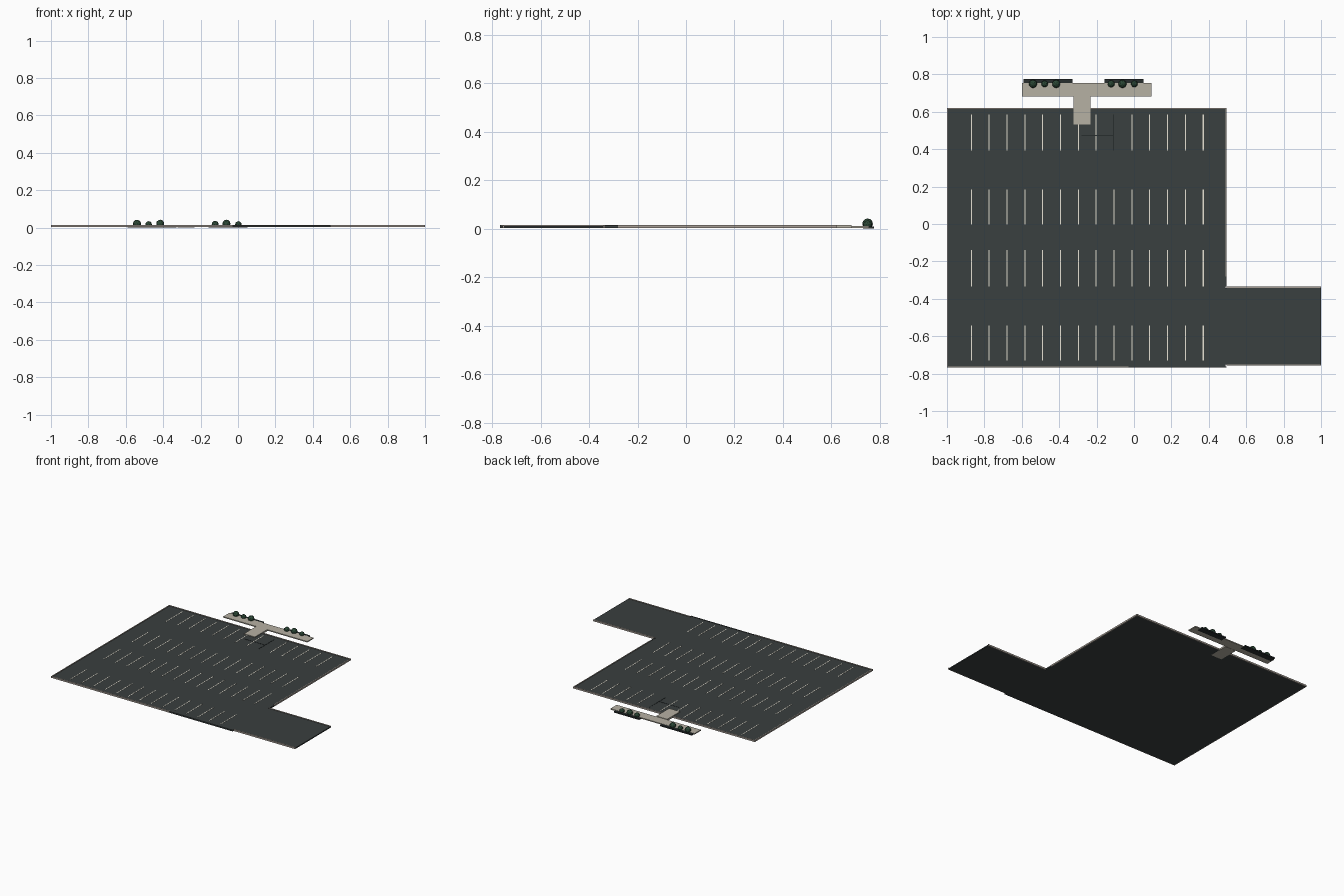
import bpy, bmesh, math, random
from mathutils import Matrix

if "Cube" in bpy.data.objects:
    bpy.data.objects.remove(bpy.data.objects["Cube"])

random.seed(4)


def material(name, rgb):
    m = bpy.data.materials.new(name)
    m.diffuse_color = (*rgb, 1)
    m.use_nodes = True
    m.node_tree.nodes["Principled BSDF"].inputs["Base Color"].default_value = m.diffuse_color
    return m


ASPHALT = material("asphalt", (0.042, 0.050, 0.050))
CURB = material("curb_concrete", (0.38, 0.34, 0.30))
PAVING = material("paving", (0.47, 0.44, 0.37))
PAINT = material("line_paint", (0.80, 0.76, 0.66))
DARK = material("dark_soil", (0.020, 0.026, 0.027))
LEAF = material("shrub_green", (0.024, 0.062, 0.036))


def add_box(bm, x0, x1, y0, y1, z0, z1):
    mat = Matrix.Translation(((x0 + x1) / 2, (y0 + y1) / 2, (z0 + z1) / 2))
    mat = mat @ Matrix.Diagonal((x1 - x0, y1 - y0, z1 - z0, 1))
    bmesh.ops.create_cube(bm, size=1, matrix=mat)


def finish(name, bm, mat):
    me = bpy.data.meshes.new(name)
    bm.to_mesh(me)
    bm.free()
    me.materials.append(mat)
    ob = bpy.data.objects.new(name, me)
    bpy.context.collection.objects.link(ob)
    return ob


def boxes(name, mat, items):
    bm = bmesh.new()
    for b in items:
        add_box(bm, *b)
    return finish(name, bm, mat)


# Asphalt lot and entrance drive
LOT_X0, LOT_X1, LOT_Y0, LOT_Y1 = -1.0, 0.495, -0.768, 0.62
BASE, TOP, RIM, W = 0.002, 0.010, 0.014, 0.006
boxes("parking_lot", ASPHALT,
      [(LOT_X0 + W, LOT_X1 - W, LOT_Y0 + W, LOT_Y1 - W, BASE, TOP)])
boxes("entrance_drive", ASPHALT,
      [(LOT_X1 - W, 1.0, -0.757 + W, -0.335 - W, BASE, TOP)])

# Curbs round the lot, open at the drive
boxes("lot_curb", CURB, [
    (LOT_X0, LOT_X0 + W, LOT_Y0, LOT_Y1, BASE, RIM),
    (LOT_X0 + W, LOT_X1, LOT_Y1 - W, LOT_Y1, BASE, RIM),
    (LOT_X1 - W, LOT_X1, -0.28, LOT_Y1 - W, BASE, RIM),
    (LOT_X0 + W, -0.03, LOT_Y0, LOT_Y0 + W, BASE, RIM),
])
# Bare asphalt edge where the curb is missing
boxes("lot_edge", ASPHALT, [
    (-0.03, LOT_X1, LOT_Y0, LOT_Y0 + W, BASE, RIM - 0.002),
    (LOT_X1 - W, LOT_X1, -0.335, -0.28, BASE, RIM - 0.002),
])
boxes("drive_curb", CURB, [
    (LOT_X1, 1.0, -0.335 - W, -0.335, BASE, RIM),
    (LOT_X1, 1.0, -0.757, -0.757 + W, BASE, RIM),
])

# Four rows of bay lines
rows = [(0.393, 0.586), (-0.003, 0.185), (-0.335, -0.14), (-0.73, -0.543)]
lines = []
for r, (y0, y1) in enumerate(rows):
    for i in range(14):
        if r == 0 and i == 8:
            continue
        x = -0.870 + i * 0.0954
        lines.append((x - 0.0028, x + 0.0028, y0, y1, TOP, TOP + 0.001))
boxes("bay_lines", PAINT, lines)

# Dark marking beside the walkway
boxes("dark_bay_marking", DARK, [
    (-0.112, -0.106, 0.393, 0.586, TOP, TOP + 0.0012),
    (-0.28, -0.112, 0.471, 0.476, TOP, TOP + 0.0012),
])

# Footpath and the walkway joining it to the lot
boxes("footpath", PAVING, [(-0.60, 0.093, 0.682, 0.755, 0.003, 0.0105)])
boxes("walkway", PAVING, [(-0.323, -0.233, 0.532, 0.682, 0.0015, 0.0145)])

# Planting beds behind the footpath
boxes("planting_beds", DARK, [
    (-0.59, -0.33, 0.73, 0.775, 0.0, 0.009),
    (-0.158, 0.05, 0.73, 0.775, 0.0, 0.009),
])

# Shrubs resting in the beds
shrubs = [(-0.54, 0.022), (-0.478, 0.018), (-0.416, 0.022),
          (-0.122, 0.019), (-0.062, 0.022), (0.002, 0.018)]
bm = bmesh.new()
for x, r in shrubs:
    mat = Matrix.Translation((x, 0.749, r - 0.002))
    mat = mat @ Matrix.Rotation(random.uniform(0, math.pi), 4, 'Z')
    bmesh.ops.create_icosphere(bm, subdivisions=2, radius=r, matrix=mat)
for v in bm.verts:
    v.co.z = max(v.co.z, 0.0)
finish("shrubs", bm, LEAF)
